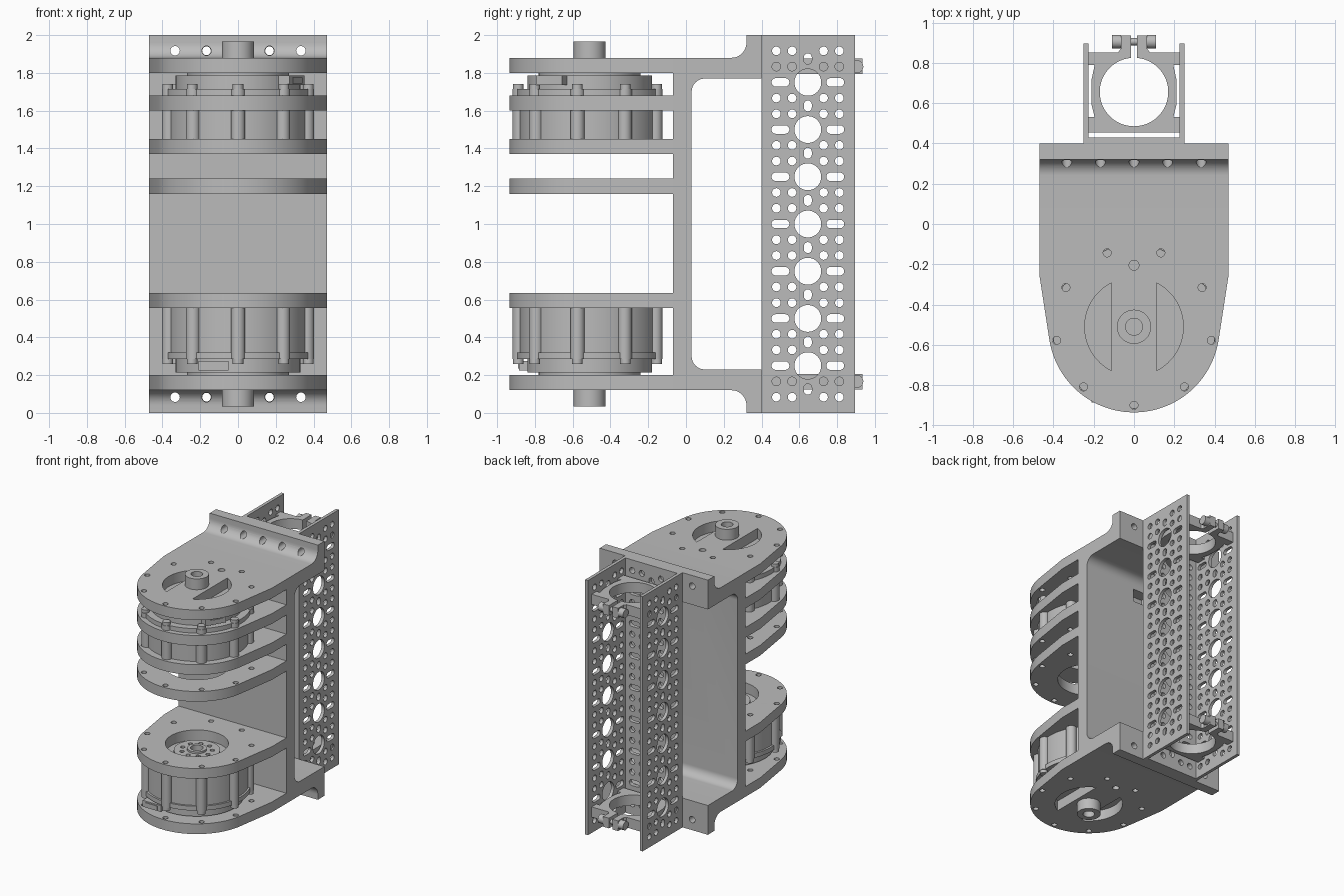
import bpy, bmesh
from math import sin, cos, pi, radians
from mathutils import Matrix

old = bpy.data.objects.get("Cube")
if old:
    bpy.data.objects.remove(old)

grey = bpy.data.materials.new("machined grey")
grey.use_nodes = True
grey.diffuse_color = (0.5, 0.5, 0.5, 1)
grey.node_tree.nodes["Principled BSDF"].inputs["Base Color"].default_value = (0.5, 0.5, 0.5, 1)

# Local (a, b, depth) axes of each drawing plane
PLANES = {
    "xy": Matrix.Identity(4),
    "yz": Matrix(((0, 0, 1, 0), (1, 0, 0, 0), (0, 1, 0, 0), (0, 0, 0, 1))),
    "xz": Matrix(((1, 0, 0, 0), (0, 0, -1, 0), (0, 1, 0, 0), (0, 0, 0, 1))),
}
MOTOR_Y = -0.51
FLIP = Matrix.Translation((0, 0, 2)) @ Matrix.Diagonal((1, 1, -1, 1))


def arc(a, b, r, start, end, n=24):
    steps = [radians(start + (end - start) * i / n) for i in range(n + 1)]
    return [(a + r * cos(t), b + r * sin(t)) for t in steps]


def circle(a, b, r, n=32):
    return arc(a, b, r, 0, 360, n)[:-1]


def slot(a, b, w, h):
    """Rounded slot, w along a and h along b."""
    r, da, db = min(w, h) / 2, max(w - h, 0) / 2, max(h - w, 0) / 2
    if w > h:
        return arc(a + da, b, r, -90, 90, 8) + arc(a - da, b, r, 90, 270, 8)
    return arc(a, b + db, r, 0, 180, 8) + arc(a, b - db, r, 180, 360, 8)


def finish(ob):
    ob.data.shade_smooth()
    ob.data.set_sharp_from_angle(angle=radians(30))


def sheet(name, plane, loops, lo, hi, flip=False):
    """Solid with holes: outlines drawn in a plane, extruded from lo to hi."""
    curve = bpy.data.curves.new(name, "CURVE")
    curve.dimensions, curve.fill_mode = "2D", "BOTH"
    curve.extrude = (hi - lo) / 2
    for loop in loops:
        spline = curve.splines.new("POLY")
        spline.points.add(len(loop) - 1)
        for p, (a, b) in zip(spline.points, loop):
            p.co = (a, b, 0, 1)
        spline.use_cyclic_u = True
    temp = bpy.data.objects.new("temp", curve)
    mesh = bpy.data.meshes.new_from_object(temp)
    bpy.data.objects.remove(temp)
    mid = (lo + hi) / 2
    move = PLANES[plane] @ Matrix.Translation((0, 0, -mid if plane == "xz" else mid))
    mesh.transform(FLIP @ move if flip else move)
    bm = bmesh.new()
    bm.from_mesh(mesh)
    bmesh.ops.remove_doubles(bm, verts=bm.verts, dist=1e-5)
    bmesh.ops.recalc_face_normals(bm, faces=bm.faces)
    bm.to_mesh(mesh)
    bm.free()
    mesh.materials.clear()
    mesh.materials.append(grey)
    ob = bpy.data.objects.new(name, mesh)
    bpy.context.collection.objects.link(ob)
    finish(ob)
    return ob


def rect(a0, b0, a1, b1):
    return [(a0, b0), (a1, b0), (a1, b1), (a0, b1)]


# Bracket: wall, arms and flanges as one side profile
lower = [(-0.07, 0.12)] + arc(0.24, 0.04, 0.08, 90, 0, 12) + [(0.32, 0), (0.40, 0), (0.40, 0.23)]
lower += arc(0.10, 0.30, 0.07, 270, 180, 12)
upper = [(y, 2 - z) for y, z in reversed(lower)]
bracket = sheet("bracket", "yz", [lower + upper], -0.47, 0.47)

# Bolt holes through the flanges and a cable slot in the wall
bolts = [circle(x / 6, z, 0.025, 24) for x in range(-2, 3) for z in (0.083, 1.917)]
cutters = [sheet("flange_hole_cutter", "xz", bolts, 0.15, 0.5),
           sheet("cable_slot_cutter", "xz", [rect(-0.12, 1.57, 0.03, 1.67)], -0.1, 0.08)]
for cutter in cutters:
    mod = bracket.modifiers.new("holes", "BOOLEAN")
    mod.operation, mod.solver, mod.object = "DIFFERENCE", "EXACT", cutter
bpy.context.view_layer.update()
cut = bpy.data.meshes.new_from_object(bracket.evaluated_get(bpy.context.evaluated_depsgraph_get()))
bracket.modifiers.clear()
bracket.data = cut
finish(bracket)
for cutter in cutters:
    bpy.data.objects.remove(cutter)

# Rounded shelves that carry the motors
nose = [(0.47, -0.06), (0.47, -0.25)] + arc(0, MOTOR_Y, 0.425, -9, -171, 48) + [(-0.47, -0.25), (-0.47, -0.06)]
angles = [radians(-90 + 40 * i) for i in range(9)]
ring = [(0.39 * cos(t), MOTOR_Y + 0.39 * sin(t)) for t in angles]
screw_holes = [circle(x, y, 0.02, 16) for x, y in ring]
crescents = [arc(0, MOTOR_Y, 0.245, s - 63, s + 63) for s in (0, 180)]
end_holes = screw_holes + crescents + [circle(0, -0.205, 0.025, 16)]

for label, flip in (("bottom", False), ("top", True)):
    sheet(label + "_shelf", "xy", [nose] + end_holes, 0.12, 0.20, flip)
    sheet(label + "_shaft", "xy", [circle(0, MOTOR_Y, 0.085), circle(0, MOTOR_Y, 0.042)], 0.035, 0.2, flip)
    sheet(label + "_shaft_core", "xy", [circle(0, MOTOR_Y, 0.045)], 0.08, 0.2, flip)
for label, z in (("lower_motor", 0.555), ("free", 1.16), ("upper_motor", 1.37), ("upper_support", 1.60)):
    sheet(label + "_shelf", "xy", [nose] + screw_holes + [circle(0, MOTOR_Y, 0.225, 48)], z, z + 0.08)


# Motors: ribbed can, flange bolts, hub and output disc
def motor(label, flip):
    def part(name, loops, lo, hi):
        sheet(label + name, "xy", loops, lo, hi, flip)
    part("_can", [circle(0, MOTOR_Y, 0.37, 64), circle(0, MOTOR_Y, 0.05)], 0.29, 0.555)
    for x, y in ring:
        part("_rib", [circle(x * 0.95, MOTOR_Y + (y - MOTOR_Y) * 0.95, 0.038, 20)], 0.285, 0.555)
        part("_bolt", [circle(x * 0.97, MOTOR_Y + (y - MOTOR_Y) * 0.97, 0.028, 16)], 0.26, 0.29)
    part("_flange", [circle(0, MOTOR_Y, 0.385, 64)], 0.285, 0.32)
    part("_hub", [circle(0, MOTOR_Y, 0.33, 64)], 0.215, 0.29)
    part("_hub_cap", [circle(0, MOTOR_Y, 0.27, 64)], 0.2, 0.22)
    holes = [circle(0.11 * cos(t), MOTOR_Y + 0.11 * sin(t), 0.017, 12) for t in angles]
    part("_output_disc", [circle(0, MOTOR_Y, 0.165, 48), circle(0, MOTOR_Y, 0.05)] + holes, 0.55, 0.585)
    part("_output_ring", [circle(0, MOTOR_Y, 0.07), circle(0, MOTOR_Y, 0.045)], 0.55, 0.6)


motor("lower_motor", False)
motor("upper_motor", True)


# Cable sockets on the motor hubs
def socket(label, x, y, z, turn):
    ob = sheet(label, "xy", [rect(-0.08, -0.05, 0.08, 0.05)], z, z + 0.05)
    face = sheet(label + "_pins", "xz", [rect(-0.05, z + 0.01, 0.05, z + 0.04)], -0.055, -0.045)
    for part in (ob, face):
        part.location = (x, y, 0)
        part.rotation_euler.z = radians(turn)


socket("lower_socket", -0.13, -0.835, 0.225, 0)
socket("upper_socket", 0.27, -0.70, 1.735, 60)


# Perforated channel: the same hole pattern on all three walls
def perforations(c):
    loops = []
    for k in range(7):
        z = 0.25 + 0.25 * k
        loops.append(circle(c, z, 0.071, 40))
        loops += [slot(c + s * 0.145, z, 0.095, 0.045) for s in (-1, 1)]
    for k in range(8):
        z = 0.125 + 0.25 * k
        loops.append(slot(c, z, 0.042, 0.058))
        loops += [circle(c + a / 12, z + s * 0.0417, 0.023, 16) for a in (-2, -1, 1, 2) for s in (-1, 1)]
    return loops


for label, x in (("right", -0.25), ("left", 0.225)):
    sheet(label + "_channel_wall", "yz", [rect(0.40, 0, 0.895, 2)] + perforations(0.645), x, x + 0.025)
sheet("channel_base", "xz", [rect(-0.226, 0, 0.226, 2)] + perforations(0), 0.40, 0.43)

# Split tube clamps at both ends of the channel
half = [(0.015, 0.935), (0.065, 0.935), (0.065, 0.87), (0.08, 0.85), (0.225, 0.85), (0.225, 0.79),
        (0.195, 0.79), (0.21, 0.72), (0.212, 0.655), (0.21, 0.59), (0.195, 0.53), (0.225, 0.53), (0.225, 0.455)]
clamp = half + [(-x, y) for x, y in reversed(half)] + arc(0, 0.655, 0.17, 95, 445, 56)
for label, flip in (("bottom", False), ("top", True)):
    sheet(label + "_clamp", "xy", [clamp], 0.125, 0.205, flip)
    sheet(label + "_clamp_screw", "yz", [circle(0.905, 0.167, 0.018, 16)], -0.1, 0.1, flip)
    for s in (-1, 1):
        lo, hi = sorted((s * 0.065, s * 0.11))
        sheet(label + "_clamp_screw_head", "yz", [circle(0.905, 0.167, 0.034, 20)], lo, hi, flip)
        lo, hi = sorted((s * 0.20, s * 0.24))
        pins = [circle(y, 0.167, 0.0235, 16) for y in (0.478, 0.812)]
        sheet(label + "_clamp_side_screws", "yz", pins, lo, hi, flip)
